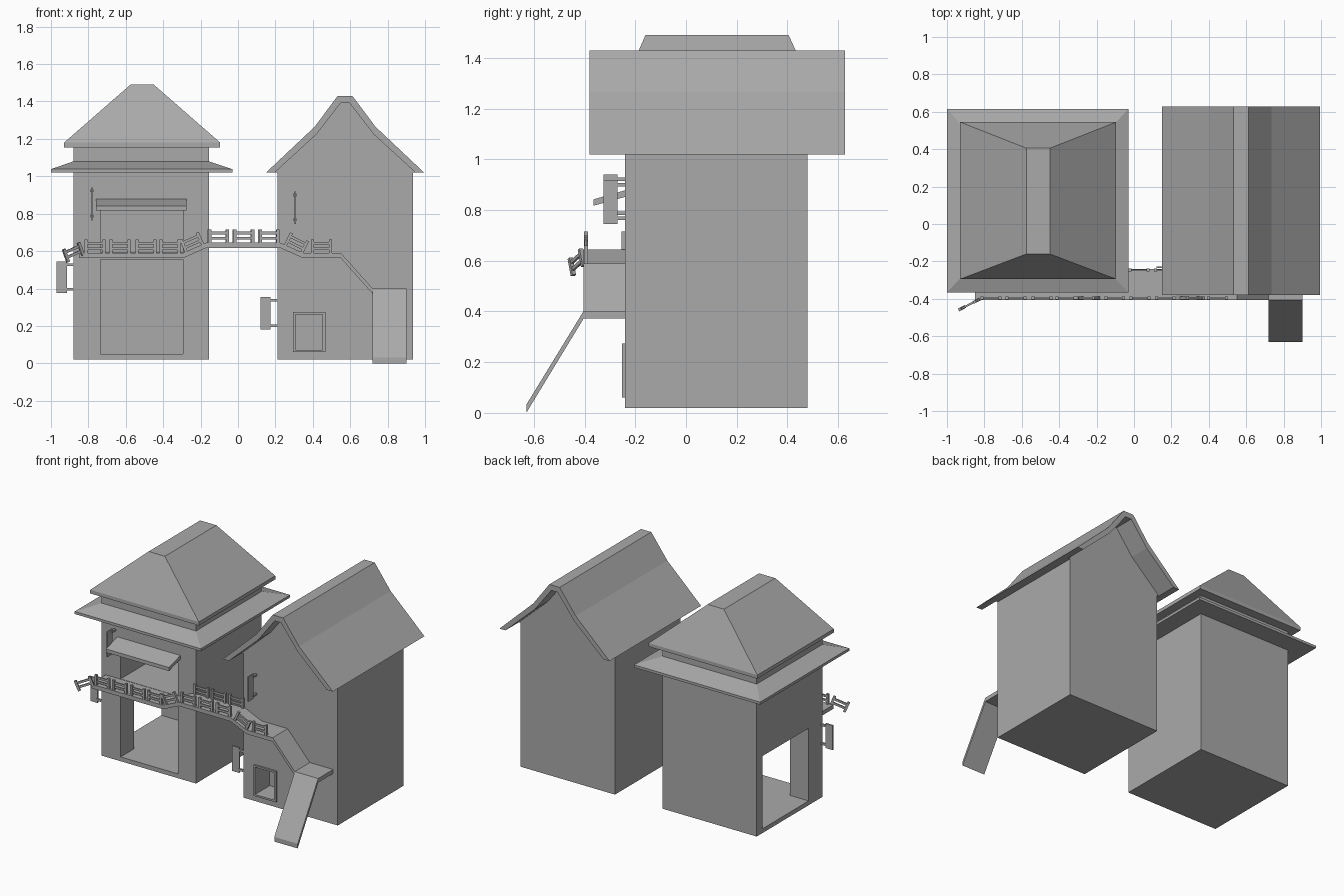
import bpy, bmesh
from math import radians
from mathutils import Matrix, Vector

cube = bpy.data.objects.get("Cube")
if cube:
    bpy.data.objects.remove(cube, do_unlink=True)

grey = bpy.data.materials.new("plain grey")
grey.use_nodes = True
grey.diffuse_color = (0.4, 0.4, 0.4, 1)
grey.node_tree.nodes["Principled BSDF"].inputs["Base Color"].default_value = (0.4, 0.4, 0.4, 1)


def finish(name, bm):
    bmesh.ops.recalc_face_normals(bm, faces=bm.faces)
    mesh = bpy.data.meshes.new(name)
    bm.to_mesh(mesh)
    bm.free()
    mesh.materials.append(grey)
    ob = bpy.data.objects.new(name, mesh)
    bpy.context.collection.objects.link(ob)
    return ob


def add_box(bm, x, y, z, matrix=Matrix()):
    lo, hi = Vector((x[0], y[0], z[0])), Vector((x[1], y[1], z[1]))
    place = Matrix.Translation((lo + hi) / 2) @ Matrix.Diagonal((*(hi - lo), 1))
    bmesh.ops.create_cube(bm, size=1, matrix=matrix @ place)


def boxes(name, *specs, matrix=Matrix()):
    bm = bmesh.new()
    for spec in specs:
        add_box(bm, *spec, matrix=matrix)
    return finish(name, bm)


def prism(name, points, start, end, axis="y"):
    """Extrude an outline along y (points are x, z) or along x (points are y, z)."""
    bm = bmesh.new()
    place = (lambda a, d, z: (a, d, z)) if axis == "y" else (lambda a, d, z: (d, a, z))
    rings = [[bm.verts.new(place(a, d, z)) for a, z in points] for d in (start, end)]
    for ring in rings:
        bm.faces.new(ring)
    for i in range(len(points)):
        j = (i + 1) % len(points)
        bm.faces.new((rings[0][i], rings[0][j], rings[1][j], rings[1][i]))
    return finish(name, bm)


def stacked(name, levels):
    """Join rectangles (x range, y range, height) into one tapering solid."""
    bm = bmesh.new()
    rings = [[bm.verts.new((x, y, z)) for x, y in
              ((xs[0], ys[0]), (xs[1], ys[0]), (xs[1], ys[1]), (xs[0], ys[1]))]
             for xs, ys, z in levels]
    bm.faces.new(rings[0])
    bm.faces.new(rings[-1])
    for a, b in zip(rings, rings[1:]):
        for i in range(4):
            j = (i + 1) % 4
            bm.faces.new((a[i], a[j], b[j], b[i]))
    return finish(name, bm)


def carve(ob, *specs):
    """Cut box-shaped openings and keep the plain result."""
    cutters = [boxes("cutter", spec) for spec in specs]
    for cutter in cutters:
        cutter.hide_render = True
        mod = ob.modifiers.new("opening", "BOOLEAN")
        mod.operation, mod.solver, mod.object = "DIFFERENCE", "EXACT", cutter
    graph = bpy.context.evaluated_depsgraph_get()
    mesh = bpy.data.meshes.new_from_object(ob.evaluated_get(graph))
    ob.modifiers.clear()
    ob.data = mesh
    for cutter in cutters:
        bpy.data.objects.remove(cutter, do_unlink=True)


WALL_Y = (-0.24, 0.48)
TOWER_X = (-0.88, -0.155)
HOUSE_X = (0.21, 0.935)
FRONT = WALL_Y[0]

# Tower with a ground-floor room open to front and side, and an upper doorway
tower = boxes("tower_walls", (TOWER_X, WALL_Y, (0.02, 1.03)))
door_x = (-0.735, -0.295)
carve(tower,
      (door_x, (-0.5, 0.415), (0.05, 0.555)),
      ((-1.0, -0.6), (-0.09, 0.415), (0.05, 0.555)),
      (door_x, (-0.5, 0.415), (0.592, 0.82)))

# Tower roofs
stacked("tower_skirt_roof", [((-1.0, -0.03), (-0.365, 0.615), 1.02),
                             ((-1.0, -0.03), (-0.365, 0.615), 1.038),
                             (TOWER_X, WALL_Y, 1.08)])
boxes("tower_neck", (TOWER_X, WALL_Y, (1.07, 1.16)))
stacked("tower_hip_roof", [((-0.93, -0.095), (-0.295, 0.545), 1.155),
                           ((-0.93, -0.095), (-0.295, 0.545), 1.18),
                           ((-0.575, -0.45), (-0.16, 0.405), 1.49)])

# Awning over the upper doorway
prism("awning", [(-0.24, 0.878), (-0.365, 0.842), (-0.365, 0.817), (-0.24, 0.852)],
      -0.76, -0.275, axis="x")

# Gabled house
house = boxes("house_walls", (HOUSE_X, WALL_Y, (0.02, 1.02)))
carve(house, ((0.307, 0.453), (-0.5, -0.09), (0.072, 0.262)))
outer = [(0.15, 1.02), (0.41, 1.265), (0.533, 1.43),
         (0.612, 1.43), (0.735, 1.265), (0.995, 1.02)]
inner = [(0.196, 1.02), (0.42, 1.225), (0.549, 1.392),
         (0.596, 1.392), (0.725, 1.225), (0.949, 1.02)]
prism("house_gable", inner, *WALL_Y)
prism("house_roof", outer + inner[::-1], -0.38, 0.627)

# Small door frame
frame_y = (-0.252, FRONT)
boxes("door_frame",
      ((0.295, 0.307), frame_y, (0.06, 0.274)),
      ((0.453, 0.467), frame_y, (0.06, 0.274)),
      ((0.307, 0.453), frame_y, (0.06, 0.072)),
      ((0.307, 0.453), frame_y, (0.262, 0.274)))

# Walkway, landing and ramp
deck = [(-0.85, 0.59), (-0.295, 0.59), (-0.17, 0.645), (0.225, 0.645),
        (0.35, 0.59), (0.55, 0.59), (0.72, 0.4), (0.9, 0.4)]
prism("walkway", deck + [(x, z - 0.028) for x, z in reversed(deck)], -0.405, FRONT)
prism("ramp", [(-0.405, 0.4), (-0.63, 0.032), (-0.63, 0), (-0.405, 0.37)],
      0.72, 0.9, axis="x")


# Railing panels: two posts and two rails each
def railing(name, x, y, z, tilt=0, yaw=0):
    matrix = (Matrix.Translation((x, y, z)) @ Matrix.Rotation(radians(yaw), 4, "Z")
              @ Matrix.Rotation(radians(-tilt), 4, "Y"))
    post, rail, half = 0.008, 0.005, 0.056
    parts = [((s - post, s + post), (-post, post), (0, 0.073))
             for s in (0.008 - half, half - 0.008)]
    parts += [((-half, half), (-rail, rail), (h - 0.007, h + 0.007)) for h in (0.025, 0.054)]
    boxes(name, *parts, matrix=matrix)


RAIL_Y = -0.395
for x in (-0.765, -0.63, -0.493, -0.363, 0.447):
    railing("low_railing", x, RAIL_Y, 0.588)
for x in (-0.103, 0.032, 0.167):
    railing("bridge_front_railing", x, RAIL_Y, 0.643)
    railing("bridge_back_railing", x - 0.005, -0.247, 0.643)
railing("rising_railing", -0.232, RAIL_Y, 0.614, tilt=24)
railing("falling_railing", 0.297, RAIL_Y, 0.61, tilt=-26)
railing("broken_railing", -0.868, -0.424, 0.56, tilt=22, yaw=27)


# Hanging signs: a thin board held by two rods
def side_sign(name, wall_x, z):
    boxes(name, ((wall_x - 0.09, wall_x - 0.035), (-0.236, -0.226), z),
          *[((wall_x - 0.04, wall_x), (-0.238, -0.224), (h - 0.007, h + 0.007))
            for h in (z[0] + 0.022, z[1] - 0.018)])


def front_sign(name, x, z):
    boxes(name, ((x - 0.004, x + 0.004), (-0.325, -0.27), z),
          *[((x - 0.008, x + 0.008), (-0.275, FRONT), (h - 0.007, h + 0.007))
            for h in (z[0] + 0.022, z[1] - 0.018)])


side_sign("tower_side_sign", TOWER_X[0], (0.375, 0.545))
side_sign("house_side_sign", HOUSE_X[0], (0.18, 0.355))
front_sign("tower_front_sign", -0.78, (0.765, 0.94))
front_sign("house_front_sign", 0.305, (0.745, 0.918))
